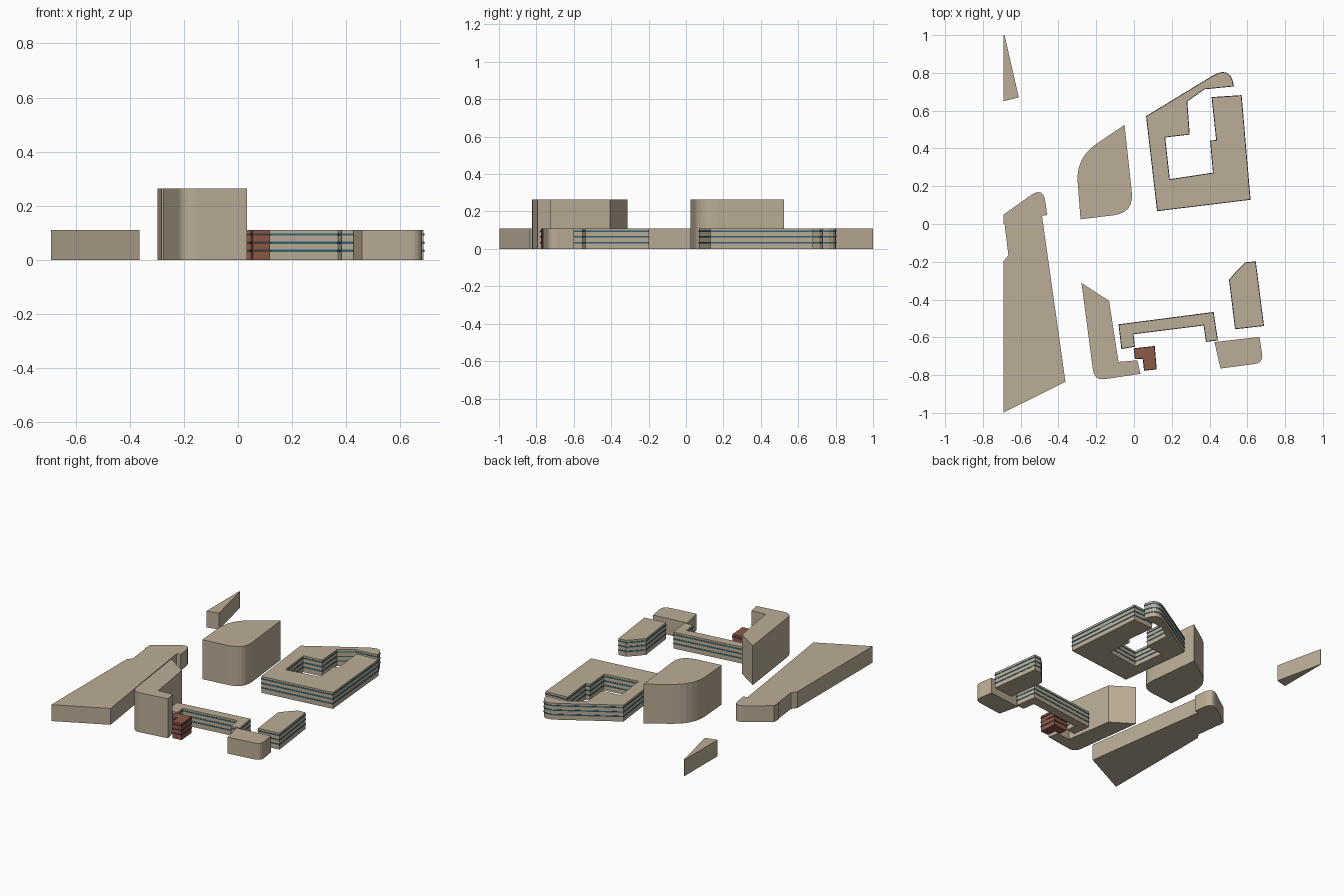
import bpy, bmesh
from mathutils import Vector

if "Cube" in bpy.data.objects:
    bpy.data.objects.remove(bpy.data.objects["Cube"])

LOW, TALL = 0.11, 0.265


def material(name, rgb):
    m = bpy.data.materials.new(name)
    m.diffuse_color = (*rgb, 1)
    m.use_nodes = True
    m.node_tree.nodes["Principled BSDF"].inputs["Base Color"].default_value = m.diffuse_color
    return m


STONE = material("stone", (0.50, 0.42, 0.31))
BRICK = material("brick", (0.27, 0.10, 0.065))
GLASS = material("glass", (0.03, 0.13, 0.18))
DARK = material("dark_glass", (0.06, 0.04, 0.05))


def outline(corners, steps=6):
    """Footprint from corners; an optional third value rounds the corner."""
    pts = []
    for i, c in enumerate(corners):
        p = Vector(c[:2])
        if len(c) == 2:
            pts.append(p)
            continue
        a = p + (Vector(corners[i - 1][:2]) - p).normalized() * c[2]
        b = p + (Vector(corners[(i + 1) % len(corners)][:2]) - p).normalized() * c[2]
        for k in range(steps + 1):
            t = k / steps
            pts.append(a * (1 - t) ** 2 + p * 2 * t * (1 - t) + b * t * t)
    if sum(p.cross(pts[i - 1]) for i, p in enumerate(pts)) > 0:
        pts.reverse()
    return pts


def offset(pts, d):
    """Push a footprint outward by d with mitred corners."""
    out = []
    for i, p in enumerate(pts):
        e1 = (p - pts[i - 1]).normalized()
        e2 = (pts[(i + 1) % len(pts)] - p).normalized()
        n1, n2 = Vector((e1.y, -e1.x)), Vector((e2.y, -e2.x))
        out.append(p + (n1 + n2) * d / max(0.3, 1 + n1.dot(n2)))
    return out


def building(name, corners, height, wall=STONE, glass=None):
    # Wall profile as (outward offset, z), stepping out at each window band
    profile = [(0, 0)]
    if glass:
        for z in (0.034, 0.064, 0.094):
            profile += [(0, z - .004), (.002, z - .004), (.002, z + .004), (0, z + .004)]
    profile.append((0, height))
    pts = outline(corners)
    bm = bmesh.new()
    loops = [[bm.verts.new((p.x, p.y, z)) for p in offset(pts, d)] for d, z in profile]
    n = len(pts)
    for k in range(len(loops) - 1):
        for i in range(n):
            j = (i + 1) % n
            f = bm.faces.new((loops[k][i], loops[k][j], loops[k + 1][j], loops[k + 1][i]))
            f.material_index = 0 if k % 4 == 0 else 1
    bm.faces.new(loops[0][::-1])
    bm.faces.new(loops[-1])
    mesh = bpy.data.meshes.new(name)
    bm.to_mesh(mesh)
    bm.free()
    mesh.materials.append(wall)
    if glass:
        mesh.materials.append(glass)
    bpy.context.collection.objects.link(bpy.data.objects.new(name, mesh))


# Plain low blocks
building("wedge_block", [(-.69, 1), (-.685, 1), (-.61, .67), (-.69, .65)], LOW)
building("west_block", [
    (-.69, .05), (-.48, .2, .085), (-.46, .048), (-.487, .043), (-.363, -.835),
    (-.69, -.998), (-.69, -.197), (-.665, -.165), (-.685, 0), (-.69, 0)], LOW)
building("southeast_block", [
    (.426, -.625), (.664, -.598), (.686, -.735, .05), (.458, -.765)], LOW)

# Tall blocks
building("rounded_tower", [
    (-.05, .525), (0, .059, .11), (-.283, .025), (-.308, .35, .13)], TALL)
building("tall_corner_block", [
    (-.278, -.312), (-.132, -.407), (-.082, -.73), (.018, -.722), (.034, -.793),
    (-.21, -.83, .06)], TALL)

# Low blocks with window bands
building("courtyard_block", [
    (.066, .57), (.51, .84, .11), (.527, .73), (.373, .715), (.28, .65),
    (.293, .475), (.163, .46), (.188, .235), (.42, .27), (.405, .44),
    (.437, .443), (.413, .67), (.568, .68), (.615, .13), (.124, .07)], LOW, glass=GLASS)
building("bar_block", [
    (-.08, -.533), (.42, -.468), (.442, -.615), (.383, -.622), (.37, -.535),
    (-.005, -.582), (.003, -.648), (-.065, -.66)], LOW, glass=GLASS)
building("east_block", [
    (.59, -.205), (.643, -.2), (.686, -.538), (.537, -.555), (.505, -.297),
    (.545, -.25)], LOW, glass=GLASS)
building("brick_block", [
    (0, -.66), (.108, -.648), (.118, -.768), (.055, -.775), (.048, -.712),
    (.007, -.714)], LOW, wall=BRICK, glass=DARK)
